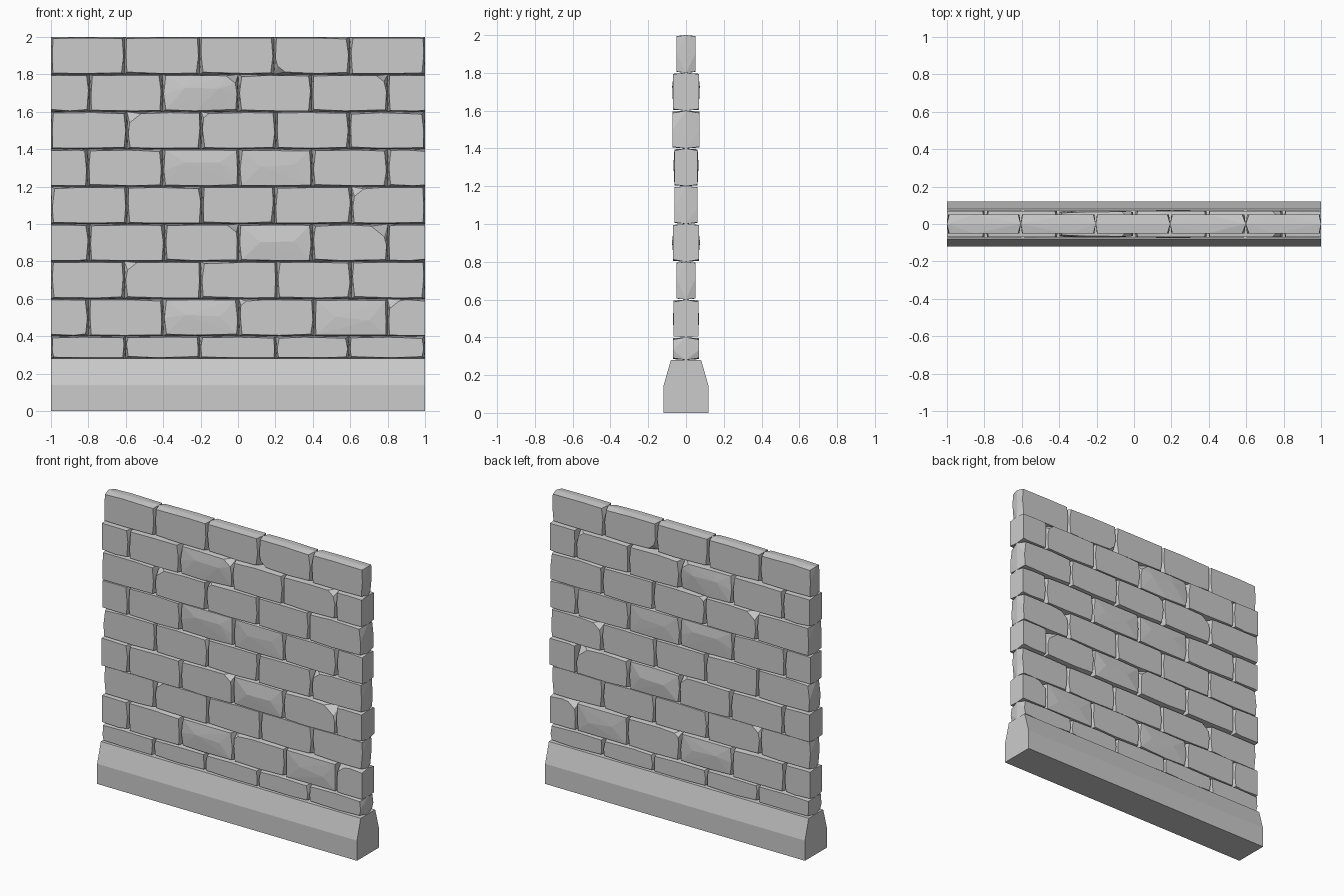
import bpy, bmesh, random

random.seed(7)
cube = bpy.data.objects.get("Cube")
if cube:
    bpy.data.objects.remove(cube, do_unlink=True)

stone = bpy.data.materials.new("grey_stone")
stone.use_nodes = True
GREY = (0.6, 0.6, 0.6, 1)
stone.diffuse_color = GREY
stone.node_tree.nodes["Principled BSDF"].inputs["Base Color"].default_value = GREY


def add_object(name, bm):
    bmesh.ops.recalc_face_normals(bm, faces=bm.faces)
    mesh = bpy.data.meshes.new(name)
    bm.to_mesh(mesh)
    bm.free()
    mesh.materials.append(stone)
    obj = bpy.data.objects.new(name, mesh)
    bpy.context.collection.objects.link(obj)


# Plinth: a tapered profile run along the wall
bm = bmesh.new()
half = [(0.12, 0), (0.12, 0.14), (0.08, 0.28)]
profile = half + [(-y, z) for y, z in reversed(half)]
end = bm.faces.new([bm.verts.new((-1, y, z)) for y, z in profile])
run = bmesh.ops.extrude_face_region(bm, geom=[end], use_keep_orig=True)
moved = [v for v in run["geom"] if isinstance(v, bmesh.types.BMVert)]
bmesh.ops.translate(bm, verts=moved, vec=(2, 0, 0))
add_object("plinth", bm)


def brick(name, x0, x1, z0, z1, depth, chips, bulge):
    """Stone with its widest outline in the middle and smaller worn faces."""
    bm = bmesh.new()
    r = random.uniform
    points = [(x, 0, z) for x in (x0, x1) for z in (z0, z1)]
    flat_end = x1 - x0 < 0.3
    face = []
    for side, x, inward in (("L", x0, 1), ("R", x1, -1)):
        cut_end = flat_end and abs(x) == 1
        for level, z, up in (("B", z0, 1), ("T", z1, -1)):
            dx = 0 if cut_end else inward * r(0.009, 0.02)
            dz = up * r(0.005, 0.013)
            size = chips.get(level + side)
            if size:
                face += [(x + dx + inward * size, z + dz), (x + dx, z + dz + up * size * 0.8)]
            else:
                face.append((x + dx, z + dz))
        # slight swell half way up each end
        face.append((x + (0 if cut_end else inward * 0.007), (z0 + z1) / 2 + r(-0.02, 0.02)))
    face += [((x0 + x1) / 2 + r(-0.06, 0.06), z) for z in (z0 + 0.005, z1 - 0.005)]
    for x, z in face:
        d = depth - (r(0, 0.012) if bulge else 0)
        points += [(x, d, z), (x, -d, z)]
    # proud ridge on the uneven stones
    if bulge:
        for fx in (0.3, 0.75):
            x, z = x0 + (x1 - x0) * fx, z0 + (z1 - z0) * r(0.4, 0.65)
            points += [(x, depth + 0.004, z), (x, -depth - 0.004, z)]
    verts = [bm.verts.new(p) for p in points]
    hull = bmesh.ops.convex_hull(bm, input=verts)
    loose = {v for v in hull["geom_interior"] + hull["geom_unused"] if isinstance(v, bmesh.types.BMVert)}
    bmesh.ops.delete(bm, geom=list(loose), context="VERTS")
    bmesh.ops.dissolve_limit(bm, angle_limit=0.01, verts=bm.verts, edges=bm.edges)
    add_object(name, bm)


# Broken corners: (course, stone) -> corner and size; uneven stones
CHIPS = {
    (8, 3): {"BL": 0.04}, (7, 2): {"TR": 0.05}, (7, 4): {"TR": 0.04},
    (6, 1): {"TL": 0.06}, (6, 2): {"TL": 0.03}, (4, 4): {"TL": 0.05},
    (3, 2): {"TR": 0.05}, (3, 4): {"TR": 0.07}, (2, 1): {"TL": 0.05},
    (1, 5): {"TL": 0.05}, (1, 3): {"TL": 0.03},
}
BULGES = {(7, 2), (5, 2), (5, 3), (3, 3), (1, 2), (1, 4)}
DEPTHS = [0.07, 0.065, 0.051, 0.07, 0.061, 0.062, 0.072, 0.069, 0.051]

# Running bond: whole-stone courses alternate with offset courses
for course, depth in enumerate(DEPTHS):
    bottom = 0.28 if course == 0 else 0.2 + 0.2 * course
    top = 0.4 + 0.2 * course
    first = -0.8 if course % 2 else -0.6
    inner = [first + 0.4 * i for i in range(5 if course % 2 else 4)]
    joints = [-1] + [x + random.uniform(-0.008, 0.008) for x in inner] + [1]
    for i, (x0, x1) in enumerate(zip(joints, joints[1:])):
        key = (course, i)
        brick(f"stone_{course + 1}_{i + 1}", x0, x1, bottom, top, depth,
              CHIPS.get(key, {}), key in BULGES)
